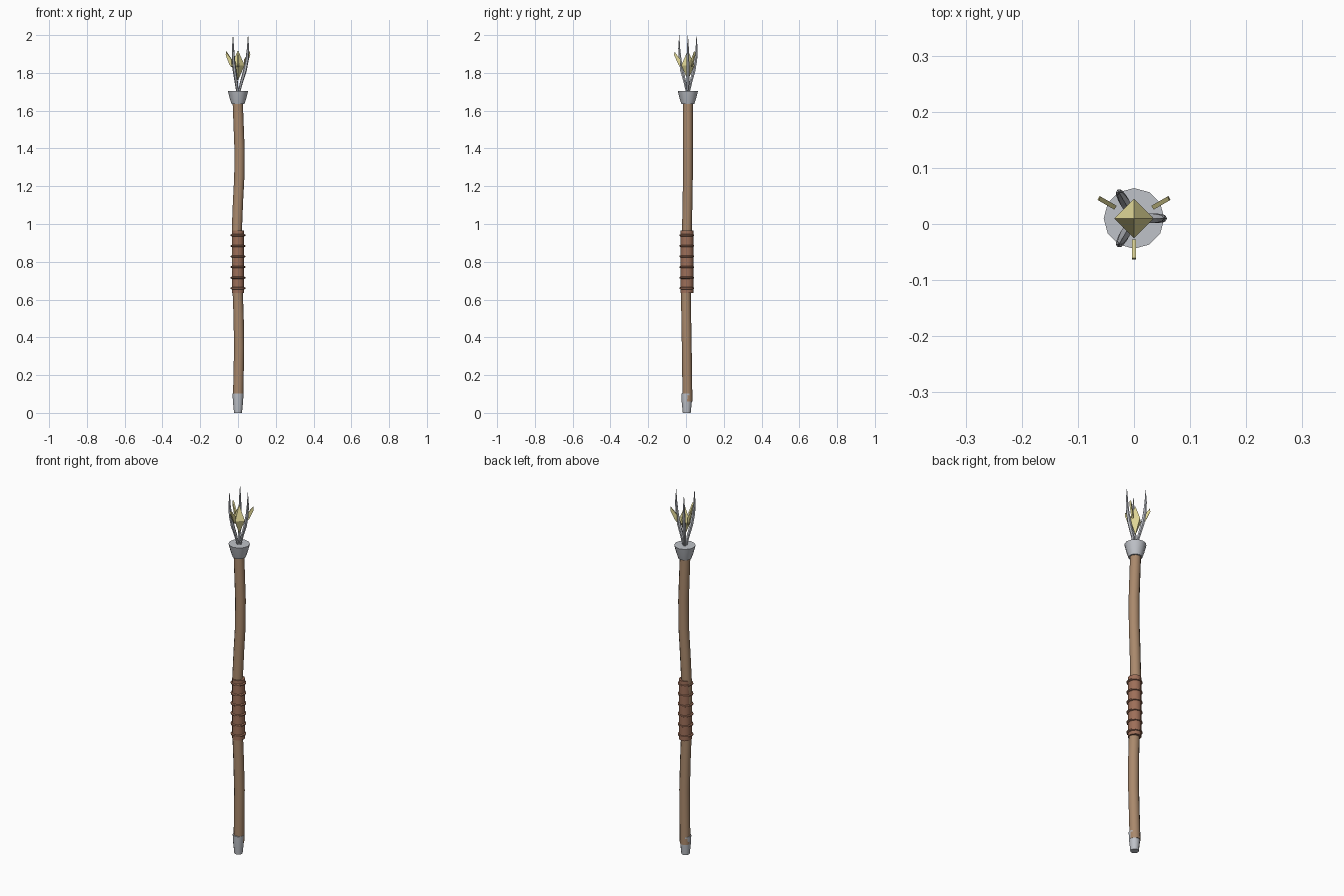
import bpy, bmesh
from math import sin, cos, pi, radians
from mathutils import Matrix, Vector

if "Cube" in bpy.data.objects:
    bpy.data.objects.remove(bpy.data.objects["Cube"])

def mat(name, c):
    m = bpy.data.materials.new(name)
    m.diffuse_color = (*c, 1)
    m.use_nodes = True
    m.node_tree.nodes["Principled BSDF"].inputs["Base Color"].default_value = m.diffuse_color
    return m

WOOD = mat("wood", (0.40, 0.25, 0.15))
LEATHER = mat("leather", (0.34, 0.16, 0.10))
GOLD = mat("gold", (0.78, 0.71, 0.32))
METAL = mat("metal", (0.52, 0.54, 0.58))
CY = 0.01  # head sits slightly off the y axis

def loft(name, sections, sides, material, smooth=True, matrix=Matrix()):
    """sections: (x, y, z, rx, ry), skinned with quads and capped."""
    bm = bmesh.new()
    rings = []
    for x, y, z, rx, ry in sections:
        rings.append([bm.verts.new((x + rx * cos(2 * pi * i / sides),
                                    y + ry * sin(2 * pi * i / sides), z))
                      for i in range(sides)])
    for a, b in zip(rings, rings[1:]):
        for i in range(sides):
            j = (i + 1) % sides
            bm.faces.new((a[i], a[j], b[j], b[i]))
    bm.faces.new(rings[0][::-1])
    bm.faces.new(rings[-1])
    return finish(name, bm, material, smooth, matrix)

def finish(name, bm, material, smooth=False, matrix=Matrix()):
    bmesh.ops.remove_doubles(bm, verts=bm.verts, dist=1e-5)
    bmesh.ops.transform(bm, matrix=matrix, verts=bm.verts)
    bmesh.ops.recalc_face_normals(bm, faces=bm.faces)
    me = bpy.data.meshes.new(name)
    bm.to_mesh(me)
    bm.free()
    ob = bpy.data.objects.new(name, me)
    bpy.context.collection.objects.link(ob)
    me.materials.append(material)
    if smooth:
        bpy.context.view_layer.objects.active = ob
        ob.select_set(True)
        bpy.ops.object.shade_smooth_by_angle(angle=radians(40))
        ob.select_set(False)
    return ob

# gently wavy wooden shaft
path = [(0.0, 0.008, 0.06), (0.003, 0.006, 0.2), (0.006, 0.004, 0.35),
        (0.003, 0.001, 0.52), (-0.002, 0.0, 0.65), (-0.006, 0.002, 0.82),
        (-0.006, 0.005, 0.97), (0.0, 0.008, 1.12), (0.007, 0.01, 1.25),
        (0.008, 0.01, 1.4), (0.003, 0.01, 1.53), (-0.002, 0.01, 1.66)]
loft("shaft", [(x, y, z, 0.027, 0.026) for x, y, z in path], 12, WOOD)

# metal foot cap and head socket
loft("foot_cap", [(0, 0.004, 0, 0.021, 0.021), (0, 0.004, 0.06, 0.027, 0.027),
                  (0, 0.004, 0.102, 0.029, 0.029)], 12, METAL)
loft("head_socket", [(0, CY, 1.635, 0.034, 0.034), (0, CY, 1.665, 0.044, 0.044),
                     (0, CY, 1.705, 0.054, 0.054)], 12, METAL)

# leather grip with binding rings
loft("grip", [(0, 0.005, 0.635, 0.032, 0.034), (0, 0.005, 0.965, 0.032, 0.034)], 12, LEATHER)
for k in range(6):
    z = 0.66 + 0.056 * k
    loft(f"grip_ring_{k + 1}",
         [(0, 0.004, z + dz, r, r) for dz, r in
          ((-0.006, 0.033), (-0.003, 0.039), (0.003, 0.039), (0.006, 0.033))], 12, LEATHER)

# three claw prongs
claw = [(0.004, 1.69, 0.006, 0.006), (0.018, 1.75, 0.008, 0.009),
        (0.036, 1.81, 0.010, 0.010), (0.048, 1.87, 0.009, 0.008),
        (0.053, 1.93, 0.006, 0.006), (0.053, 2.0, 0.0006, 0.0006)]
for k in range(3):
    m = Matrix.Translation((0, CY, 0)) @ Matrix.Rotation(k * 2 * pi / 3, 4, 'Z')
    loft(f"claw_{k + 1}", [(r, 0, z, a, b) for r, z, a, b in claw], 6, METAL, False, m)

# central crystal
loft("crystal", [(0, CY, 1.76, 0, 0), (0, CY, 1.84, 0.035, 0.035),
                 (0, CY, 1.92, 0, 0)], 4, GOLD, False)

# three thin slanted shards between the claws
profile = [(0.038, 1.83), (0.051, 1.845), (0.073, 1.895), (0.071, 1.912), (0.038, 1.87)]
for k in range(3):
    bm = bmesh.new()
    f = bm.faces.new([bm.verts.new((r, -0.004, z)) for r, z in profile])
    ext = bmesh.ops.extrude_face_region(bm, geom=[f])
    bmesh.ops.translate(bm, vec=Vector((0, 0.008, 0)),
                        verts=[v for v in ext["geom"] if isinstance(v, bmesh.types.BMVert)])
    # the extrusion keeps the starting face as the back cap
    m = Matrix.Translation((0, CY, 0)) @ Matrix.Rotation(pi / 6 + k * 2 * pi / 3, 4, 'Z')
    finish(f"shard_{k + 1}", bm, GOLD, False, m)
